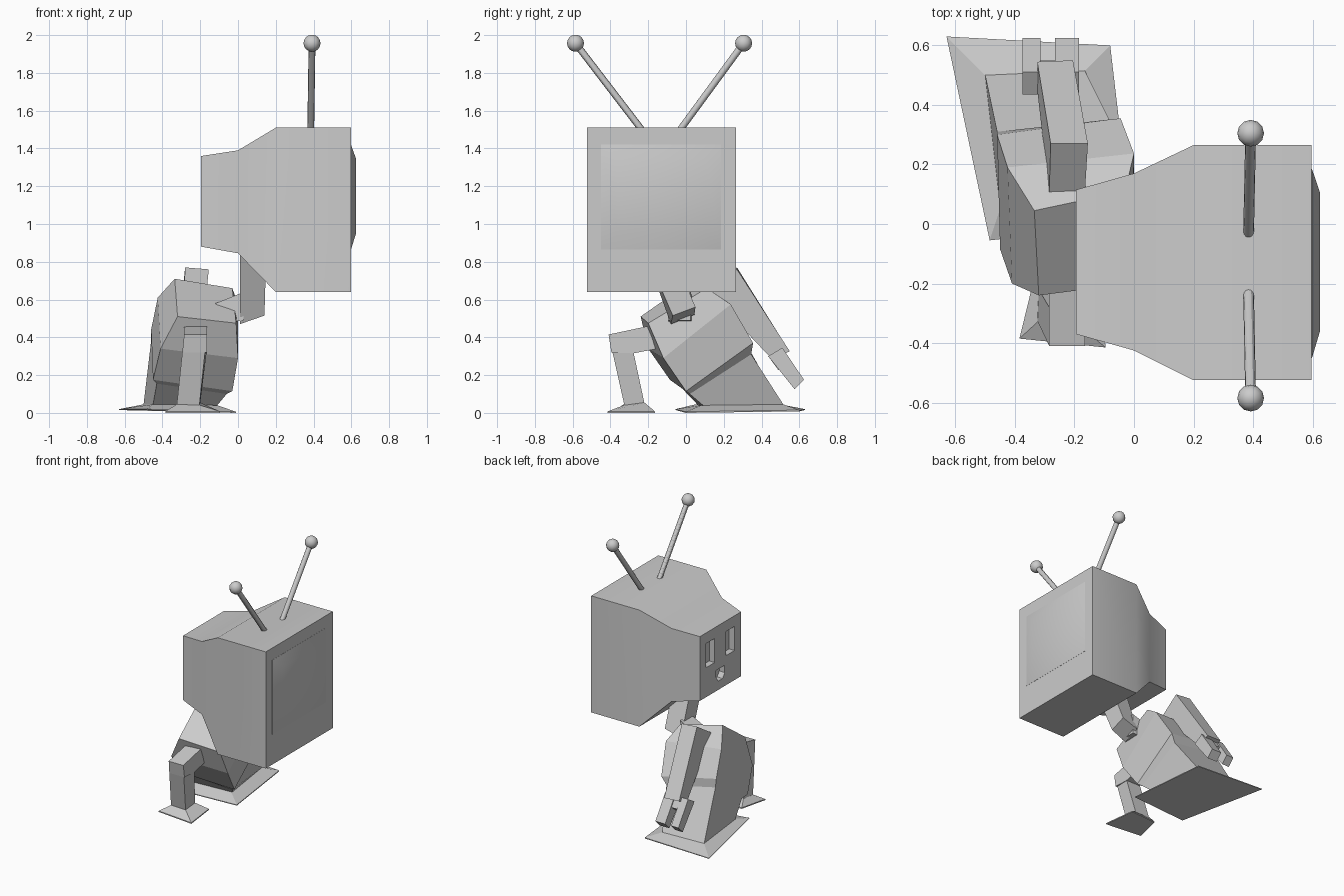
import bpy, bmesh, math
from mathutils import Vector


def add_loft(bm, rings):
    """Skin a list of equal-length point rings and cap both ends."""
    rv = [[bm.verts.new(p) for p in r] for r in rings]
    n = len(rv[0])
    for a, b in zip(rv, rv[1:]):
        for i in range(n):
            j = (i + 1) % n
            bm.faces.new((a[i], a[j], b[j], b[i]))
    bm.faces.new(rv[0][::-1])
    bm.faces.new(rv[-1])


def finish(bm, name, smooth=None):
    bmesh.ops.recalc_face_normals(bm, faces=bm.faces[:])
    me = bpy.data.meshes.new(name)
    bm.to_mesh(me)
    bm.free()
    ob = bpy.data.objects.new(name, me)
    bpy.context.collection.objects.link(ob)
    if smooth:
        bpy.ops.object.select_all(action='DESELECT')
        ob.select_set(True)
        bpy.context.view_layer.objects.active = ob
        bpy.ops.object.shade_smooth_by_angle(angle=math.radians(smooth))
    return ob


def loft(name, rings, smooth=None):
    bm = bmesh.new()
    add_loft(bm, rings)
    return finish(bm, name, smooth)


def rect_x(x, y0, y1, z0, z1):
    return [(x, y0, z0), (x, y1, z0), (x, y1, z1), (x, y0, z1)]


def yz_strip(profile, x0, x1):
    """Two mirrored side profiles (y, z) at x0 and x1."""
    return [[(x, y, z) for y, z in profile] for x in (x0, x1)]


# Television head, tapering to the back
head = loft("head", [rect_x(-0.195, -0.37, 0.115, 0.88, 1.36),
                     rect_x(0.0, -0.425, 0.17, 0.845, 1.39),
                     rect_x(0.2, -0.525, 0.265, 0.64, 1.51),
                     rect_x(0.597, -0.525, 0.265, 0.64, 1.51)], 33)

# Socket holes cut in the back of the head
bm = bmesh.new()
slot = [(-0.05, -0.09), (0.05, -0.09), (0.05, 0.09), (-0.05, 0.09)]
ground = [(0.05, 0.045), (-0.05, 0.045), (-0.05, -0.01), (-0.025, -0.045),
          (0.025, -0.045), (0.05, -0.01)]
for shape, cy, cz in ((slot, -0.01, 1.19), (slot, -0.245, 1.19), (ground, -0.128, 0.99)):
    add_loft(bm, [[(x, cy + y, cz + z) for y, z in shape] for x in (-0.25, -0.15)])
cutter = finish(bm, "socket_cutter")
cutter.hide_render = True
cutter.hide_viewport = True
mod = head.modifiers.new("sockets", 'BOOLEAN')
mod.object = cutter
mod.operation = 'DIFFERENCE'
mod.solver = 'EXACT'

# Bulging screen
loft("screen", [rect_x(0.59, -0.45, 0.185, 0.865, 1.42),
                rect_x(0.598, -0.45, 0.185, 0.865, 1.42),
                rect_x(0.625, -0.36, 0.105, 0.95, 1.345)], 35)

# Antennae with ball tips
for i, (y0, y1) in enumerate(((-0.235, -0.585), (-0.03, 0.305))):
    a, b = Vector((0.385, y0, 1.5)), Vector((0.392, y1, 1.957))
    d = b - a
    bpy.ops.mesh.primitive_cylinder_add(vertices=12, radius=0.018, depth=d.length,
                                        location=(a + b) / 2,
                                        rotation=d.to_track_quat('Z', 'Y').to_euler())
    bpy.context.object.name = f"antenna_rod_{i}"
    bpy.ops.object.shade_smooth_by_angle()
    bpy.ops.mesh.primitive_uv_sphere_add(segments=12, ring_count=8, radius=0.045, location=b)
    bpy.context.object.name = f"antenna_ball_{i}"
    bpy.ops.object.shade_smooth_by_angle(angle=math.radians(60))

# Torso leaning over and running down into the rear leg
# ring order: left front, right front, right back, left back
loft("torso_and_rear_leg", [
    [(-0.32, -0.24, 0.51), (-0.01, -0.2, 0.475), (-0.03, 0.11, 0.66), (-0.335, 0.045, 0.71)],
    [(-0.41, -0.2, 0.34), (0.0, -0.12, 0.29), (0.0, 0.237, 0.575), (-0.425, 0.19, 0.61)],
    [(-0.45, -0.085, 0.175), (-0.03, 0.0, 0.115), (-0.045, 0.355, 0.37), (-0.46, 0.3, 0.44)],
    [(-0.43, -0.045, 0.155), (-0.06, 0.02, 0.1), (-0.08, 0.345, 0.31), (-0.46, 0.31, 0.38)],
    [(-0.45, 0.06, 0.045), (-0.11, 0.09, 0.04), (-0.165, 0.515, 0.045), (-0.5, 0.5, 0.045)]])

# Rear foot: flared plate
loft("rear_foot", [
    [(-0.485, -0.055, 0.015), (-0.01, 0.0, 0.0), (-0.08, 0.6, 0.008), (-0.63, 0.63, 0.015)],
    [(-0.485, -0.055, 0.02), (-0.01, 0.0, 0.006), (-0.08, 0.6, 0.015), (-0.63, 0.63, 0.02)],
    [(-0.45, 0.05, 0.045), (-0.11, 0.08, 0.04), (-0.165, 0.515, 0.045), (-0.5, 0.5, 0.045)]])

# Front leg: thigh out of the torso, bent knee, shin
knee = [(-0.41, 0.415), (-0.395, 0.32), (-0.28, 0.315), (-0.15, 0.34), (-0.15, 0.47)]
loft("front_thigh", yz_strip(knee, -0.285, -0.165))
loft("front_shin", [
    [(-0.325, -0.325, 0.035), (-0.205, -0.325, 0.035), (-0.2, -0.22, 0.05), (-0.32, -0.22, 0.05)],
    [(-0.285, -0.41, 0.415), (-0.165, -0.41, 0.415), (-0.165, -0.28, 0.33), (-0.285, -0.28, 0.33)]])
foot = [(-0.385, -0.385), (-0.095, -0.415), (-0.125, -0.165), (-0.335, -0.18)]
loft("front_foot", [
    [(x, y, 0.0) for x, y in foot], [(x, y, 0.008) for x, y in foot],
    [(-0.325, -0.33, 0.045), (-0.2, -0.33, 0.04), (-0.2, -0.22, 0.055), (-0.32, -0.22, 0.055)]])

# Arm hanging behind, with a two-pronged hand
loft("arm", [
    [(-0.285, 0.10, 0.66), (-0.165, 0.105, 0.655), (-0.155, 0.27, 0.76), (-0.28, 0.27, 0.77)],
    [(-0.325, 0.45, 0.295), (-0.205, 0.45, 0.29), (-0.205, 0.55, 0.325), (-0.325, 0.545, 0.33)]])
prong = [(0.435, 0.30), (0.51, 0.345), (0.625, 0.175), (0.575, 0.125)]
for side, x0, x1 in (("left", -0.375, -0.315), ("right", -0.265, -0.185)):
    loft(f"hand_prong_{side}", yz_strip(prong, x0, x1))
palm = [(0.435, 0.30), (0.505, 0.34), (0.55, 0.27), (0.49, 0.225)]
loft("palm", yz_strip(palm, -0.34, -0.22))

# Neck: short link out of the torso, then a post up into the head
loft("neck_post", [
    [(0.01, -0.08, 0.47), (0.14, -0.07, 0.515), (0.14, 0.05, 0.56), (0.01, 0.045, 0.52)],
    [(0.01, -0.22, 0.86), (0.15, -0.22, 0.86), (0.15, -0.09, 0.9), (0.01, -0.09, 0.9)]])
loft("neck_link", [rect_x(-0.12, -0.08, 0.04, 0.47, 0.58),
                   rect_x(0.03, -0.095, 0.025, 0.49, 0.64)])
